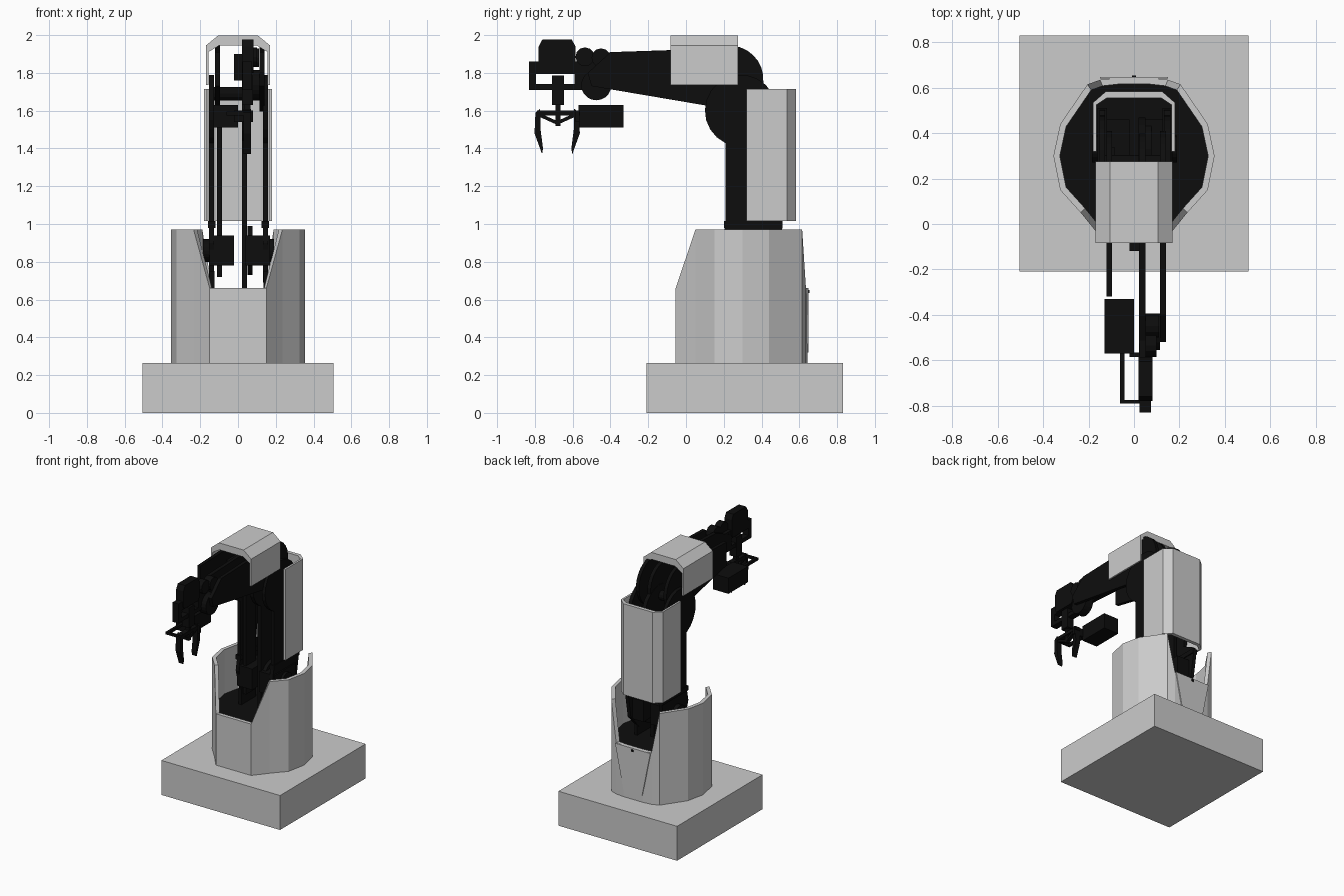
import bpy, bmesh, math

if "Cube" in bpy.data.objects:
    bpy.data.objects.remove(bpy.data.objects["Cube"])


def material(name, v):
    m = bpy.data.materials.new(name)
    m.diffuse_color = (v, v, v, 1)
    m.use_nodes = True
    m.node_tree.nodes["Principled BSDF"].inputs["Base Color"].default_value = m.diffuse_color
    return m


LIGHT = material("light_grey", 0.6)
DARK = material("near_black", 0.004)


def finish(name, bm, mat):
    bmesh.ops.recalc_face_normals(bm, faces=bm.faces)
    me = bpy.data.meshes.new(name)
    bm.to_mesh(me)
    bm.free()
    me.materials.append(mat)
    ob = bpy.data.objects.new(name, me)
    bpy.context.collection.objects.link(ob)
    return ob


def extrude(name, pts, a, b, axis, mat):
    """Extrude a 2D outline from a to b along axis; pts hold the other two coordinates in order."""
    bm = bmesh.new()
    verts = []
    for p in pts:
        c = list(p)
        c.insert("xyz".index(axis), a)
        verts.append(bm.verts.new(c))
    face = bm.faces.new(verts)
    geo = bmesh.ops.extrude_face_region(bm, geom=[face])["geom"]
    d = [0, 0, 0]
    d["xyz".index(axis)] = b - a
    bmesh.ops.translate(bm, vec=d, verts=[g for g in geo if isinstance(g, bmesh.types.BMVert)])
    return finish(name, bm, mat)


def box(name, x, y, z, mat=DARK):
    return extrude(name, [(x[0], y[0]), (x[1], y[0]), (x[1], y[1]), (x[0], y[1])], z[0], z[1], "z", mat)


def arc(cy, cz, r, a0, a1, n=10):
    return [(cy + r * math.cos(math.radians(a0 + (a1 - a0) * i / n)),
             cz + r * math.sin(math.radians(a0 + (a1 - a0) * i / n))) for i in range(n + 1)]


def disc(name, x, y, z, r, n=20):
    return extrude(name, arc(y, z, r, 0, 360 - 360 / n, n - 1), x[0], x[1], "x", DARK)


# base block
box("base_block", (-0.505, 0.505), (-0.21, 0.83), (0, 0.265), LIGHT)

# round shell with a notch at the front and back: x, y, top height
half = [(0.15, -0.055, 0.66), (0.235, 0.05, 0.97), (0.325, 0.15, 0.97), (0.355, 0.3, 0.97),
        (0.325, 0.44, 0.97), (0.205, 0.615, 0.97), (0.15, 0.635, 0.66), (0.08, 0.643, 0.66)]
ring = half + [(-x, y, t) for x, y, t in reversed(half)]
bm = bmesh.new()
cols = []
for x, y, t in ring:
    xi, yi = x * 0.92, 0.3 + (y - 0.3) * 0.92
    cols.append([bm.verts.new(c) for c in ((x, y, 0.265), (x, y, t), (xi, yi, t), (xi, yi, 0.265))])
for i, c in enumerate(cols):
    d = cols[(i + 1) % len(cols)]
    for k in range(4):
        bm.faces.new((c[k], d[k], d[(k + 1) % 4], c[(k + 1) % 4]))
finish("shell", bm, LIGHT)
extrude("back_panel", [(-0.08, 0.32), (0.08, 0.32), (0.15, 0.66), (-0.15, 0.66)], 0.641, 0.648, "y", LIGHT)
box("back_pin", (-0.008, 0.008), (0.64, 0.655), (0.635, 0.65))

# turntable inside the shell
extrude("turntable", [(x * 0.93, 0.3 + (y - 0.3) * 0.93) for x, y, t in ring], 0.27, 0.63, "z", DARK)

# column cover, open at the front
outer = [(0.18, 0.32), (0.18, 0.535), (0.125, 0.583)]
inner = [(0.165, 0.32), (0.165, 0.525), (0.12, 0.555)]


def mirrored(pts):
    return pts + [(-x, y) for x, y in reversed(pts)]


extrude("column_cover", mirrored(outer) + mirrored(inner)[::-1], 1.015, 1.715, "z", LIGHT)

# forearm cover, open below
outer = [(0.17, 1.735), (0.17, 1.945), (0.105, 1.998)]
inner = [(0.157, 1.735), (0.157, 1.91), (0.1, 1.945)]
extrude("forearm_cover", mirrored(outer) + mirrored(inner)[::-1], -0.083, 0.275, "y", LIGHT)

# column side plates with round elbow ends
column = ([(0.21, 1.0), (0.19, 0.9), (0.24, 0.72), (0.38, 0.69), (0.48, 0.8), (0.51, 0.98), (0.5, 1.03), (0.4, 1.08)]
          + arc(0.29, 1.6, 0.19, -20, 245, 16))
for name, x in (("left", (-0.153, -0.127)), ("right", (0.133, 0.16))):
    extrude(name + "_column_plate", column, x[0], x[1], "x", DARK)
box("inner_left_rod", (-0.112, -0.085), (0.22, 0.34), (0.72, 1.62))
box("inner_right_rod", (0.02, 0.048), (0.21, 0.36), (0.63, 1.62))
disc("inner_elbow_disc", (0.02, 0.05), 0.29, 1.6, 0.18)
disc("shoulder_disc", (0.05, 0.078), 0.33, 0.86, 0.13)

# shoulder motors, flanges and feet
for name, x in (("left", (-0.15, -0.02)), ("right", (0.04, 0.17))):
    box(name + "_shoulder_motor", x, (0.2, 0.46), (0.78, 0.94))
    cx = -0.14 if name == "left" else 0.145
    disc(name + "_shoulder_hub", (cx - 0.045, cx + 0.045), 0.33, 0.86, 0.06)
    box(name + "_shoulder_foot", (cx - 0.01, cx + 0.015), (0.22, 0.4), (0.62, 0.75))
    box(name + "_column_flange", (cx - 0.02, cx + 0.02), (0.2, 0.51), (0.98, 1.015))

# forearm plates with round elbow ends
forearm = arc(0.23, 1.765, 0.18, -70, 85, 12) + [(0.1, 1.925), (-0.4, 1.91), (-0.52, 1.8), (-0.5, 1.73)]
for name, x, front in (("left", (-0.122, -0.096), -0.32), ("right", (0.114, 0.14), -0.55)):
    extrude(name + "_forearm_plate", [(max(y, front), z) for y, z in forearm], x[0], x[1], "x", DARK)
extrude("middle_forearm_plate",
        arc(0.23, 1.765, 0.17, -70, 85, 10) + [(-0.1, 1.92), (-0.4, 1.91), (-0.58, 1.83), (-0.58, 1.76), (-0.1, 1.73)],
        0.022, 0.05, "x", DARK)
box("forearm_motor", (-0.02, 0.05), (-0.12, 0.12), (1.76, 1.9))
disc("elbow_axle", (-0.153, 0.16), 0.27, 1.69, 0.035, 12)

# wrist joint
disc("wrist_gear", (0.05, 0.115), -0.475, 1.735, 0.08)
disc("wrist_knob_front", (0.05, 0.1), -0.535, 1.885, 0.05, 12)
disc("wrist_knob_back", (0.05, 0.11), -0.45, 1.88, 0.05, 12)
extrude("wrist_motor", [(-0.78, 1.82), (-0.765, 1.8), (-0.6, 1.8), (-0.585, 1.82), (-0.585, 1.94),
                        (-0.605, 1.977), (-0.76, 1.977), (-0.78, 1.94)], 0.02, 0.082, "x", DARK)
box("wrist_frame_bottom", (0.025, 0.075), (-0.83, -0.48), (1.71, 1.74))
box("wrist_frame_front", (0.025, 0.075), (-0.83, -0.795), (1.71, 1.86))
box("wrist_frame_top", (0.025, 0.075), (-0.83, -0.58), (1.795, 1.86))
box("wrist_frame_back", (0.025, 0.075), (-0.59, -0.48), (1.71, 1.86))
box("wrist_shaft", (0.02, 0.08), (-0.71, -0.645), (1.63, 1.785))
box("wrist_pin", (0.035, 0.065), (-0.69, -0.665), (1.52, 1.65))

# gripper
box("gripper_motor", (-0.13, 0.0), (-0.57, -0.33), (1.51, 1.63))
box("gripper_crossbar", (0.03, 0.07), (-0.79, -0.56), (1.575, 1.6))
box("gripper_mount", (-0.02, 0.08), (-0.585, -0.565), (1.54, 1.6))
box("gripper_side_rod", (-0.062, -0.042), (-0.79, -0.57), (1.575, 1.595))
box("gripper_front_rod", (-0.06, 0.06), (-0.79, -0.775), (1.575, 1.595))
mid = -0.682
for name, s in (("front", -1), ("back", 1)):
    finger = [(0.09, 1.61), (0.115, 1.59), (0.12, 1.48), (0.08, 1.37), (0.075, 1.4), (0.088, 1.5)]
    extrude(name + "_finger", [(mid + s * y, z) for y, z in finger], 0.03, 0.07, "x", DARK)
    link = [(0.0, 1.545), (0.0, 1.525), (0.1, 1.57), (0.1, 1.59)]
    extrude(name + "_finger_link", [(mid + s * y, z) for y, z in link], 0.035, 0.065, "x", DARK)
